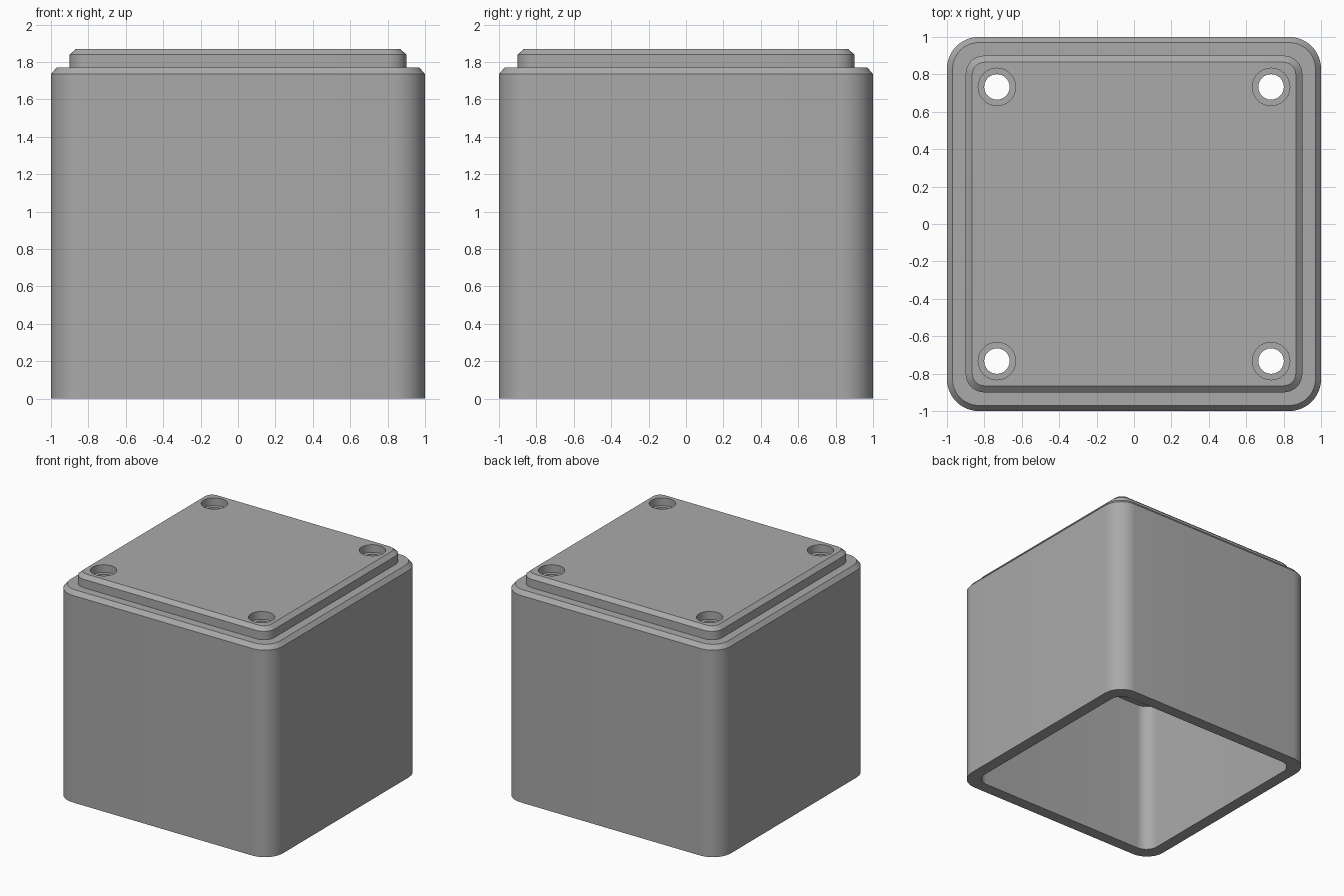
import bpy
import bmesh
import math

if "Cube" in bpy.data.objects:
    bpy.data.objects.remove(bpy.data.objects["Cube"])

grey = bpy.data.materials.new("grey")
grey.diffuse_color = (0.4, 0.4, 0.4, 1)
grey.use_nodes = True
grey.node_tree.nodes["Principled BSDF"].inputs["Base Color"].default_value = grey.diffuse_color


def rounded_square(half, r, steps=12):
    """Corner-rounded square outline, counter-clockwise."""
    pts = []
    for corner, (sx, sy) in enumerate([(1, 1), (-1, 1), (-1, -1), (1, -1)]):
        for i in range(steps + 1):
            a = math.pi / 2 * (corner + i / steps)
            pts.append((sx * (half - r) + r * math.cos(a),
                        sy * (half - r) + r * math.sin(a)))
    return pts


def loft(name, sections):
    """Join rounded squares (half size, corner radius, z) and cap both ends."""
    bm = bmesh.new()
    rings = [[bm.verts.new((x, y, z)) for x, y in rounded_square(h, r)]
             for h, r, z in sections]
    for a, b in zip(rings, rings[1:]):
        n = len(a)
        for i in range(n):
            j = (i + 1) % n
            bm.faces.new((a[i], a[j], b[j], b[i]))
    bm.faces.new(rings[0])
    bm.faces.new(rings[-1])
    bmesh.ops.recalc_face_normals(bm, faces=bm.faces)
    mesh = bpy.data.meshes.new(name)
    bm.to_mesh(mesh)
    bm.free()
    mesh.materials.append(grey)
    obj = bpy.data.objects.new(name, mesh)
    bpy.context.collection.objects.link(obj)
    return obj


def cut(obj, cutter):
    """Subtract the cutter for good and delete it."""
    mod = obj.modifiers.new("cut", 'BOOLEAN')
    mod.operation = 'DIFFERENCE'
    mod.solver = 'EXACT'
    mod.object = cutter
    bpy.context.view_layer.objects.active = obj
    bpy.ops.object.modifier_apply(modifier=mod.name)
    bpy.data.objects.remove(cutter)


# Hollow shell: ceiling, inner ledge, open bottom rim, outer wall,
# chamfered shoulder and raised chamfered lid
box = loft("box_shell", [
    (0.86, 0.07, 1.67), (0.86, 0.07, 1.32), (0.90, 0.11, 1.32), (0.90, 0.11, 0.0),
    (1.00, 0.17, 0.0), (1.00, 0.17, 1.735), (0.97, 0.14, 1.77),
    (0.90, 0.10, 1.77), (0.90, 0.10, 1.84), (0.865, 0.065, 1.87)])

# Counterbored screw holes in the four corners
for sx in (-1, 1):
    for sy in (-1, 1):
        for radius, low in ((0.10, 1.805), (0.068, 1.5)):
            bpy.ops.mesh.primitive_cylinder_add(
                vertices=48, radius=radius, depth=2.0 - low,
                location=(sx * 0.733, sy * 0.733, (2.0 + low) / 2))
            cutter = bpy.context.object
            cutter.hide_render = True
            cutter.data.materials.append(grey)
            cut(box, cutter)

# Smooth rounded corners, crisp edges
bpy.ops.object.select_all(action='DESELECT')
box.select_set(True)
bpy.context.view_layer.objects.active = box
bpy.ops.object.shade_smooth_by_angle(angle=math.radians(30))
